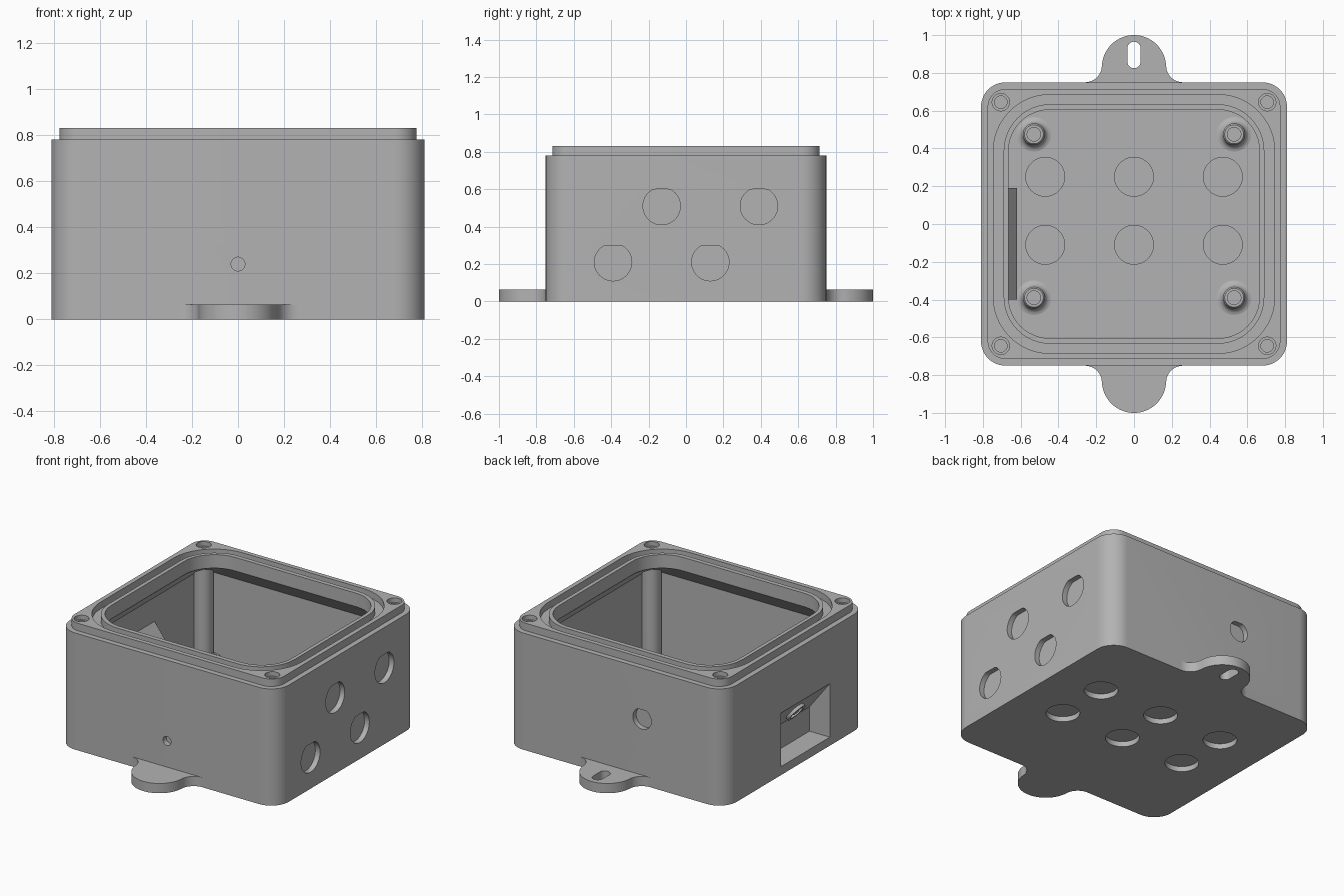
import bpy, bmesh
from math import pi, sin, cos
from mathutils import Matrix, Vector

cube = bpy.data.objects.get("Cube")
if cube:
    bpy.data.objects.remove(cube, do_unlink=True)

grey = bpy.data.materials.new("housing grey")
grey.use_nodes = True
colour = (0.45, 0.45, 0.45, 1)
grey.diffuse_color = colour
grey.node_tree.nodes["Principled BSDF"].inputs["Base Color"].default_value = colour


def arc(cx, cy, r, a0, a1, n):
    return [(cx + r * cos(a0 + (a1 - a0) * i / n), cy + r * sin(a0 + (a1 - a0) * i / n))
            for i in range(n + 1)]


def rounded(hx, hy, r, n=12):
    """Outline of a rounded rectangle."""
    pts = []
    for k, (sx, sy) in enumerate([(1, 1), (-1, 1), (-1, -1), (1, -1)]):
        pts += arc(sx * (hx - r), sy * (hy - r), r, k * pi / 2, (k + 1) * pi / 2, n)
    return pts


def circle(r, n=40):
    return arc(0, 0, r, 0, 2 * pi, n)[:-1]


def d_shape(r):
    """Circle with its top cut flat."""
    return [(x, min(y, r * 0.9)) for x, y in circle(r)]


def loft(name, rings, closed=False, matrix=None):
    """Skin a stack of (outline, height) rings; closed joins last to first."""
    bm = bmesh.new()
    loops = [[bm.verts.new((x, y, z)) for x, y in pts] for pts, z in rings]
    pairs = list(zip(loops, loops[1:]))
    if closed:
        pairs.append((loops[-1], loops[0]))
    else:
        bm.faces.new(loops[0])
        bm.faces.new(loops[-1])
    for a, b in pairs:
        for i in range(len(a)):
            j = (i + 1) % len(a)
            bm.faces.new((a[i], a[j], b[j], b[i]))
    bmesh.ops.remove_doubles(bm, verts=bm.verts, dist=1e-5)
    if matrix:
        bm.transform(matrix)
    bmesh.ops.recalc_face_normals(bm, faces=bm.faces)
    mesh = bpy.data.meshes.new(name)
    bm.to_mesh(mesh)
    bm.free()
    mesh.materials.append(grey)
    ob = bpy.data.objects.new(name, mesh)
    bpy.context.collection.objects.link(ob)
    return ob


def prism(name, pts, z0, z1, matrix=None):
    return loft(name, [(pts, z0), (pts, z1)], matrix=matrix)


def combine(target, tool, operation="DIFFERENCE"):
    """Apply a boolean and discard the tool."""
    mod = target.modifiers.new("cut", "BOOLEAN")
    mod.operation, mod.object, mod.solver = operation, tool, "EXACT"
    graph = bpy.context.evaluated_depsgraph_get()
    mesh = bpy.data.meshes.new_from_object(target.evaluated_get(graph))
    target.modifiers.clear()
    target.data = mesh
    bpy.data.objects.remove(tool, do_unlink=True)


def facing(origin, right, up):
    """Matrix that lays a drawing on a wall, with local z pointing outward."""
    r, u = Vector(right).normalized(), Vector(up).normalized()
    m = Matrix((r, u, r.cross(u))).transposed().to_4x4()
    return Matrix.Translation(origin) @ m


# Box body with a stepped rim
WALL, FLOOR = 0.06, 0.06
box_outline, step_outline = rounded(0.81, 0.75, 0.13), rounded(0.775, 0.715, 0.095)
body = loft("enclosure_body", [(box_outline, 0), (box_outline, 0.78),
                               (step_outline, 0.78), (step_outline, 0.83)])

# Cavity, narrowing to the opening under the rim
inner, opening = rounded(0.75, 0.69, 0.07), rounded(0.665, 0.605, 0.22)
combine(body, loft("cavity", [(inner, FLOOR), (inner, 0.64), (opening, 0.74), (opening, 0.9)]))

# Seal groove
g_out, g_in = rounded(0.745, 0.685, 0.30), rounded(0.69, 0.635, 0.25)
combine(body, loft("groove", [(g_out, 0.785), (g_out, 0.9), (g_in, 0.9), (g_in, 0.785)], True))

# Corner screw bosses and their holes
for sx in (-1, 1):
    for sy in (-1, 1):
        place = Matrix.Translation((sx * 0.705, sy * 0.645, 0))
        combine(body, prism("boss", circle(0.06), 0.03, 0.75, place), "UNION")
        combine(body, loft("screw_hole", [(circle(0.033), 0.4), (circle(0.033), 0.80),
                                          (circle(0.046), 0.80), (circle(0.046), 0.9)],
                           matrix=place))

# Mounting tabs with slots
half = arc(0.26, 0.84, 0.09, 1.5 * pi, pi, 10) + arc(0, 0.83, 0.17, 0, pi / 2, 16)
half = [(0.26, 0.70)] + half
tab_outline = half + [(-x, y) for x, y in reversed(half[:-1])]
for turn in (0, pi):
    spin = Matrix.Rotation(turn, 4, "Z")
    combine(body, prism("tab", tab_outline, 0, 0.065, spin), "UNION")
    combine(body, prism("slot", rounded(0.035, 0.07, 0.0349), -0.1, 0.2,
                        spin @ Matrix.Translation((0, 0.895, 0))))

# Round knockouts in the floor, recessed from both sides
for x in (-0.47, 0, 0.47):
    for y in (-0.11, 0.25):
        place = Matrix.Translation((x, y, 0))
        combine(body, prism("knockout", circle(0.103), -0.1, 0.035, place))
        combine(body, prism("knockout", circle(0.103), 0.052, 0.07, place))

# Flat-topped knockouts in the left wall
for y, z in ((-0.13, 0.51), (0.39, 0.51), (-0.39, 0.21), (0.13, 0.21)):
    combine(body, prism("side_knockout", d_shape(0.1), -0.035, 0.1,
                        facing((0.81, y, z), (0, 1, 0), (0, 0, 1))))

# Back connector recess and small front hole
combine(body, prism("back_knockout", d_shape(0.068), -0.035, 0.1,
                    facing((-0.2, 0.75, 0.44), (-1, 0, 0), (0, 0, 1))))
combine(body, prism("front_hole", circle(0.03), -0.035, 0.1,
                    facing((0, -0.75, 0.24), (1, 0, 0), (0, 0, 1))))

# Wedge-shaped connector housing inside the right wall, then its pocket
side = facing((0, -0.105, 0), (1, 0, 0), (0, 0, 1))
combine(body, prism("wedge", [(-0.78, 0.03), (-0.62, 0.03), (-0.62, 0.31), (-0.75, 0.48),
                              (-0.78, 0.48)], -0.295, 0.295, side), "UNION")
combine(body, prism("pocket", [(-0.9, 0.057), (-0.66, 0.057), (-0.66, 0.22), (-0.81, 0.415),
                               (-0.9, 0.415)], -0.257, 0.257, side))
parts = [body]

# Socket on the sloping pocket face
slope = Vector((-0.15, 0, 0.195)).normalized()
socket_place = facing((-0.73, -0.105, 0.311), (0, -1, 0), slope)
parts.append(loft("socket_ring", [(circle(0.07), -0.02), (circle(0.07), 0.02), (circle(0.05), 0.02),
                                  (circle(0.05), -0.02)], True, socket_place))
parts.append(prism("socket_pin", circle(0.025), -0.02, 0.015, socket_place))

# Flared floor standoffs
for i, (x, y) in enumerate([(-0.53, -0.39), (0.53, -0.39), (-0.53, 0.475), (0.53, 0.475)]):
    flare = [(circle(0.058 + 0.034 * (1 - sin(t * pi / 8))), 0.06 + 0.04 * (1 - cos(t * pi / 8)))
             for t in range(5)]
    top = [(circle(0.058), 0.19), (circle(0.05), 0.2), (circle(0.036), 0.2), (circle(0.036), 0.08)]
    parts.append(loft(f"standoff_{i + 1}", [(circle(0.092), 0.05)] + flare + top, True,
                      Matrix.Translation((x, y, 0))))

# Smooth the rounded faces, keep edges crisp
bpy.ops.object.select_all(action="DESELECT")
for ob in parts:
    ob.select_set(True)
bpy.context.view_layer.objects.active = body
bpy.ops.object.shade_smooth_by_angle(angle=pi / 6)
